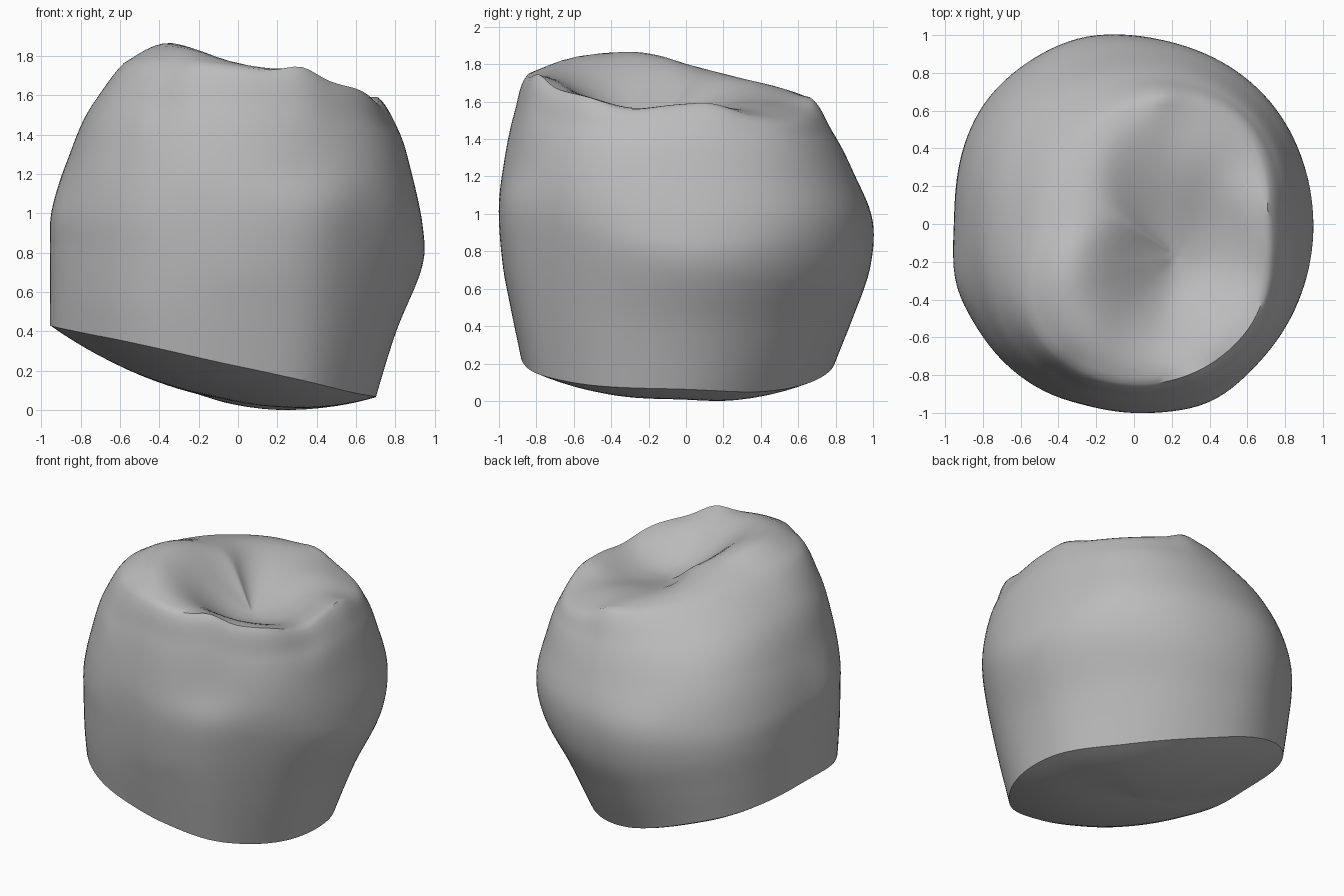
import bpy, bmesh
from math import cos, sin, pi, exp
from mathutils import Vector

cube = bpy.data.objects.get("Cube")
if cube:
    bpy.data.objects.remove(cube, do_unlink=True)

SEGMENTS = 128
STEPS = 7
DOME_RINGS = 14
DOME_DEPTH = 0.18
POLE = Vector((0.25, -0.18, 1.47))

# Wall profiles (radius, height) from base edge over the rim into the bowl,
# one for each eighth of a turn, counter-clockwise from +x
PROFILES = [
    [(.69, .05), (.8, .38), (.935, .71), (.94, .92), (.88, 1.2), (.81, 1.42), (.69, 1.58), (.48, 1.51)],
    [(.62, .04), (.78, .4), (.93, .7), (.97, .95), (.91, 1.2), (.84, 1.39), (.73, 1.51), (.36, 1.57)],
    [(.72, .12), (.85, .4), (.96, .68), (.98, .95), (.9, 1.2), (.78, 1.43), (.61, 1.63), (.3, 1.64)],
    [(.95, .32), (.99, .55), (1.02, .8), (1, 1), (.91, 1.25), (.75, 1.48), (.44, 1.71), (.12, 1.71)],
    [(.95, .42), (.95, .6), (.95, .8), (.94, 1), (.87, 1.25), (.73, 1.53), (.45, 1.76), (.14, 1.77)],
    [(.97, .36), (.99, .55), (1, .8), (1, 1), (.96, 1.25), (.88, 1.53), (.72, 1.78), (.36, 1.86)],
    [(.88, .21), (.94, .5), (.98, .72), (1, 1), (.98, 1.22), (.92, 1.52), (.82, 1.75), (.5, 1.71)],
    [(.8, .08), (.88, .43), (.955, .8), (.98, 1.03), (.96, 1.24), (.9, 1.45), (.8, 1.64), (.5, 1.51)],
]

# Small swellings and grooves of the chewing surface: x, y, height, width
BUMPS = [(.35, .4, .03, .14), (.15, .68, .03, .1), (.15, -.42, -.05, .15),
         (-.38, -.8, -.04, .1), (-.25, -.62, .03, .15), (.33, -.8, .05, .12),
         (.7, -.3, -.05, .18), (.7, .15, .03, .14)]

# Corners and flats of the outline: turn, radius change, width
CORNERS = [(.55, .025, .035), (.29, .025, .05), (.815, .03, .04), (.71, -.01, .03)]


def spline(a, b, c, d, t):
    """Catmull-Rom interpolation between b and c."""
    return b + 0.5 * t * (c - a + t * (2 * a - 5 * b + 4 * c - d + t * (3 * (b - c) + d - a)))


def around(level, turn):
    """Profile point of one level at a fraction of a full turn."""
    n = len(PROFILES)
    i = int(turn * n)
    pts = [Vector(PROFILES[(i + k) % n][level]) for k in (-1, 0, 1, 2)]
    return spline(*pts, turn * n - i)


def meridian(turn):
    """Smooth wall section from base edge to bowl pole."""
    angle = turn * 2 * pi
    corner = sum(h * exp(-((turn - t) / w) ** 2) for t, h, w in CORNERS)
    keys = []
    for level in range(len(PROFILES[0])):
        r, z = around(level, turn)
        if level < 4:
            r += corner
        keys.append(Vector((r * cos(angle), r * sin(angle), z)))
    # Mirrored end point keeps the bowl floor level
    beyond = 2 * POLE - keys[-1]
    beyond.z = keys[-1].z
    keys = [keys[0]] + keys + [POLE, beyond]
    path = []
    for i in range(len(keys) - 3):
        path += [spline(*keys[i:i + 4], s / STEPS) for s in range(STEPS)]
    for p in path:
        fade = min(max((p.z - 1.3) / 0.2, 0), 1)
        for x, y, height, width in BUMPS:
            p.z += fade * height * exp(-((p.x - x) ** 2 + (p.y - y) ** 2) / width ** 2)
    return path


def bridge(bm, lower, upper):
    for i in range(SEGMENTS):
        j = (i + 1) % SEGMENTS
        bm.faces.new((lower[i], lower[j], upper[j], upper[i]))


def close(bm, ring, tip):
    for i in range(SEGMENTS):
        bm.faces.new((ring[i], ring[(i + 1) % SEGMENTS], tip))


bm = bmesh.new()

# Crown wall and bowl
sections = [meridian(i / SEGMENTS) for i in range(SEGMENTS)]
rings = [[bm.verts.new(p) for p in ring] for ring in zip(*sections)]
for lower, upper in zip(rings, rings[1:]):
    bridge(bm, lower, upper)
close(bm, rings[-1], bm.verts.new(sum((v.co for v in rings[-1]), Vector()) / SEGMENTS))

# Soften the bowl floor
floor = [v for ring in rings[-2 * STEPS:] for v in ring]
for _ in range(15):
    bmesh.ops.smooth_vert(bm, verts=floor, factor=0.5, use_axis_x=True, use_axis_y=True, use_axis_z=True)

# Slightly domed underside
edge = [v.co.copy() for v in rings[0]]
middle = Vector((-0.1, -0.05, 0.228))
previous = rings[0]
for k in range(1, DOME_RINGS):
    s = 1 - k / DOME_RINGS
    drop = Vector((0, 0, DOME_DEPTH * (1 - s ** 2.3)))
    ring = [bm.verts.new(middle.lerp(p, s) - drop) for p in edge]
    bridge(bm, ring, previous)
    previous = ring
close(bm, previous[::-1], bm.verts.new(middle - Vector((0, 0, DOME_DEPTH))))

# Rest the model on the ground
ground = min(v.co.z for v in bm.verts)
bmesh.ops.translate(bm, verts=bm.verts, vec=(0, 0, -ground))
bmesh.ops.recalc_face_normals(bm, faces=bm.faces)

mesh = bpy.data.meshes.new("tooth_crown")
bm.to_mesh(mesh)
bm.free()
crown = bpy.data.objects.new("tooth_crown", mesh)
bpy.context.collection.objects.link(crown)

# Plain grey material
grey = bpy.data.materials.new("plain_grey")
grey.use_nodes = True
colour = (0.5, 0.5, 0.5, 1)
grey.diffuse_color = colour
grey.node_tree.nodes["Principled BSDF"].inputs["Base Color"].default_value = colour
mesh.materials.append(grey)

bpy.ops.object.select_all(action='DESELECT')
crown.select_set(True)
bpy.context.view_layer.objects.active = crown
bpy.ops.object.shade_smooth_by_angle(angle=0.7)
